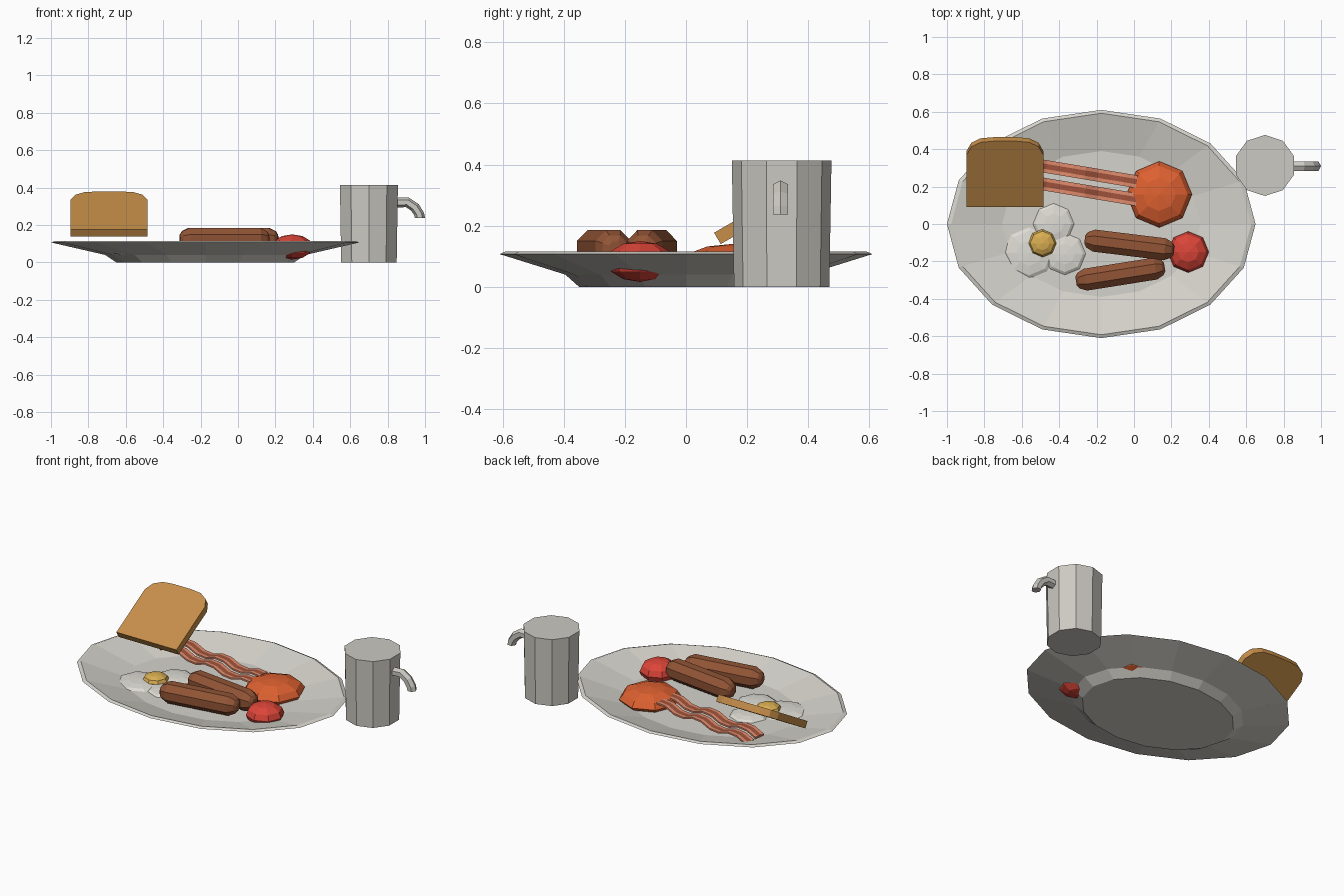
import bpy, bmesh
from math import sin, cos, pi, radians
from mathutils import Vector, Matrix

old = bpy.data.objects.get("Cube")
if old:
    bpy.data.objects.remove(old, do_unlink=True)


def material(name, *rgb):
    lin = [((c + 0.055) / 1.055) ** 2.4 for c in rgb] + [1]
    m = bpy.data.materials.new(name)
    m.use_nodes = True
    m.diffuse_color = lin
    m.node_tree.nodes["Principled BSDF"].inputs["Base Color"].default_value = lin
    return m


china = material("china", 0.84, 0.83, 0.80)
mug_grey = material("mug_grey", 0.80, 0.79, 0.76)
egg_pale = material("egg_pale", 0.87, 0.86, 0.83)
yolk_gold = material("yolk_gold", 0.85, 0.68, 0.32)
toast_tan = material("toast_tan", 0.78, 0.56, 0.29)
sausage_brown = material("sausage_brown", 0.57, 0.33, 0.21)
bean_orange = material("bean_orange", 0.87, 0.38, 0.19)
tomato_red = material("tomato_red", 0.86, 0.27, 0.22)
bacon_fat = material("bacon_fat", 0.87, 0.54, 0.42)
bacon_meat = material("bacon_meat", 0.62, 0.32, 0.23)


def finish(name, bm, *mats):
    bmesh.ops.recalc_face_normals(bm, faces=bm.faces)
    mesh = bpy.data.meshes.new(name)
    bm.to_mesh(mesh)
    bm.free()
    for m in mats:
        mesh.materials.append(m)
    ob = bpy.data.objects.new(name, mesh)
    bpy.context.collection.objects.link(ob)
    return ob


def skin(name, rings, *mats, rule=None):
    """Bridge equal rings of points into a closed solid."""
    bm = bmesh.new()
    loops = [[bm.verts.new(p) for p in ring] for ring in rings]
    n = len(loops[0])
    for a, b in zip(loops, loops[1:]):
        for i in range(n):
            j = (i + 1) % n
            f = bm.faces.new((a[i], a[j], b[j], b[i]))
            f.material_index = rule(i) if rule else 0
    bm.faces.new(loops[0])
    bm.faces.new(loops[-1])
    return finish(name, bm, *mats)


def oval(n, rx, ry, z, turn=0):
    return [Vector((rx * cos(2 * pi * i / n + turn), ry * sin(2 * pi * i / n + turn), z))
            for i in range(n)]


def blob(name, loc, size, mat, segments=8, rings=6):
    bm = bmesh.new()
    bmesh.ops.create_uvsphere(bm, u_segments=segments, v_segments=rings, radius=1)
    bmesh.ops.transform(bm, matrix=Matrix.Translation(loc) @ Matrix.Diagonal((*size, 1)),
                        verts=bm.verts)
    return finish(name, bm, mat)


# Oval plate: foot, underside, rim, then the inner well
profile = [(0.475, 0.35, 0), (0.535, 0.395, 0.04), (0.825, 0.61, 0.107),
           (0.802, 0.592, 0.115), (0.53, 0.39, 0.055)]
plate = skin("plate", [oval(16, *p) for p in profile], china)
plate.location.x = -0.175

# Mug with a flat top, and its hooked handle
mug = skin("mug", [oval(10, r, r, z, pi / 2) for r, z in ((0.156, 0), (0.163, 0.413))], mug_grey)
mug.location = (0.7, 0.313, 0)

path = [(0.83, 0.318, 90), (0.905, 0.322, 75), (0.945, 0.295, 40),
        (0.968, 0.26, 12), (0.973, 0.237, 0)]
handle_rings = []
for x, z, deg in path:
    out = Vector((cos(radians(deg)), 0, sin(radians(deg))))
    handle_rings.append([Vector((x, 0.309, z)) + out * p.x + Vector((0, p.y, 0))
                         for p in oval(6, 0.027, 0.029, 0)])
skin("mug_handle", handle_rings, mug_grey)

# Toast slice with rounded crown, leaning up toward the back
half = [(0.205, 0), (0.205, 0.32), (0.18, 0.37), (0.13, 0.398), (0.06, 0.405)]
outline = half + [(-x, y) for x, y in reversed(half)]
toast = skin("toast", [[Vector((x, y, z)) for x, y in outline] for z in (-0.043, 0)], toast_tan)
toast.location = (-0.69, 0.092, 0.177)
toast.rotation_euler.x = radians(30)

# Sausages
ends = [(0.24, 0.024), (0.227, 0.045), (0.19, 0.064)]
capsule = [(-x, r) for x, r in ends] + [(x, r) for x, r in reversed(ends)]
for name, x, y, deg in (("sausage_back", -0.025, -0.112, -7), ("sausage_front", -0.073, -0.268, 9)):
    rings = [[Vector((px, p.x, p.y)) for p in oval(8, r, r, 0, pi / 8)] for px, r in capsule]
    s = skin(name, rings, sausage_brown)
    s.location = (x, y, 0.126)
    s.rotation_euler.z = radians(deg)

# Wavy bacon rashers with a dark stripe along the middle
across = (-0.034, -0.014, 0.014, 0.034)
for name, y in (("bacon_back", 0.226), ("bacon_front", 0.13)):
    rings = []
    for k in range(11):
        x = -0.07 * k
        wave = (0.012, 0.012, -0.012, -0.012)[k % 4]
        top = [Vector((x, a, wave)) for a in across]
        rings.append(top + [p - Vector((0, 0, 0.01)) for p in reversed(top)])
    b = skin(name, rings, bacon_fat, bacon_meat, rule=lambda i: int(i in (1, 5)))
    b.location = (0.015, y, 0.1)
    b.rotation_euler.z = radians(-9.5)

# Beans, tomato and fried egg
blob("beans", (0.135, 0.158, 0.074), (0.175, 0.177, 0.067), bean_orange)
blob("tomato", (0.29, -0.15, 0.083), (0.11, 0.11, 0.067), tomato_red)
for i, (x, y, r) in enumerate(((-0.43, 0, 0.11), (-0.56, -0.155, 0.137), (-0.37, -0.16, 0.112))):
    blob(f"egg_white_{i + 1}", (x, y, 0.055), (r, r, 0.02), egg_pale)
blob("egg_yolk", (-0.49, -0.103, 0.07), (0.075, 0.075, 0.037), yolk_gold)
